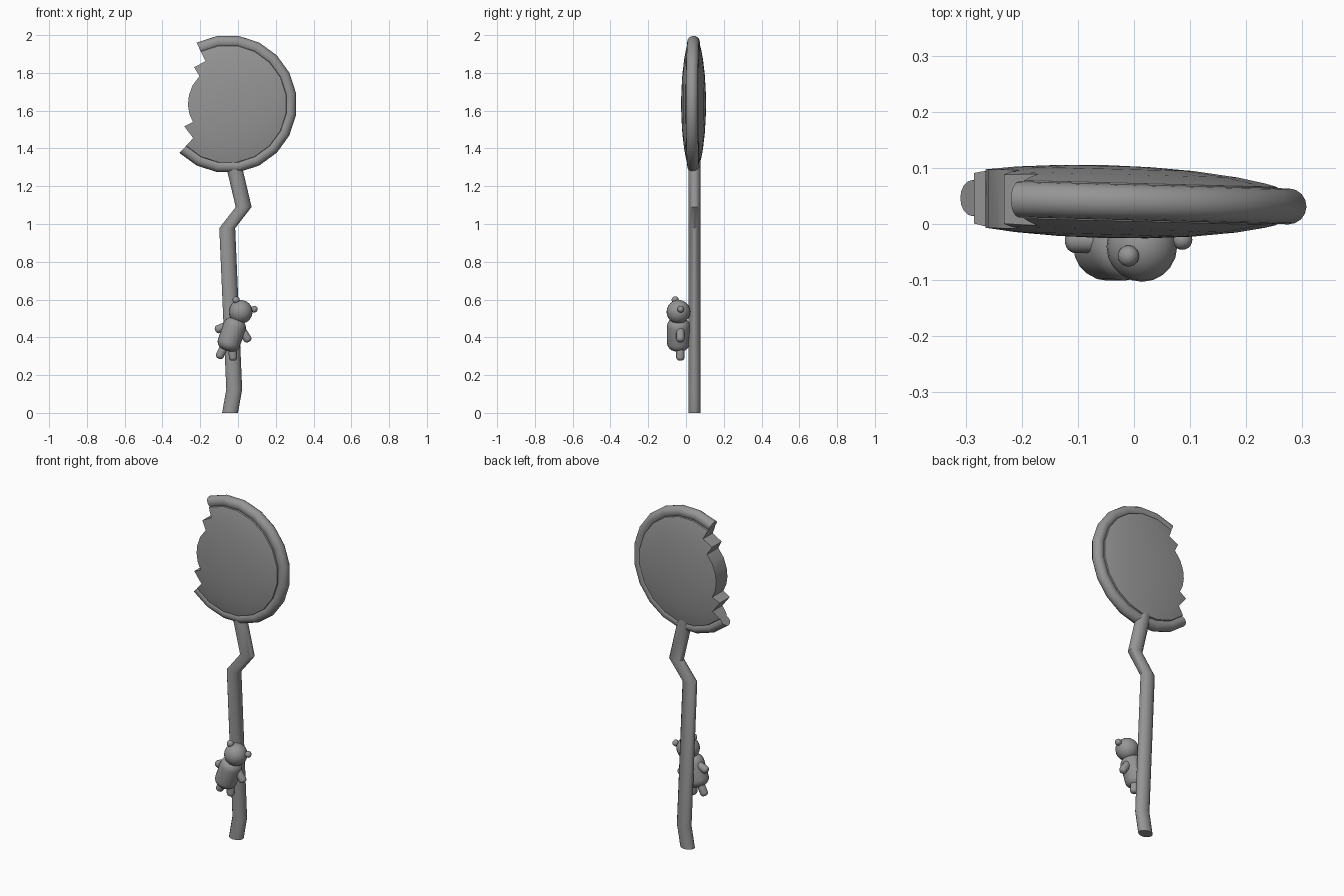
import bpy, bmesh, math
from mathutils import Vector, Matrix

cube = bpy.data.objects.get("Cube")
if cube:
    bpy.data.objects.remove(cube)

GREY = (0.3, 0.3, 0.3, 1)
mat = bpy.data.materials.new("plain grey")
mat.use_nodes = True
mat.diffuse_color = GREY
mat.node_tree.nodes["Principled BSDF"].inputs["Base Color"].default_value = GREY


def finish(name, bm, matrix=Matrix(), smooth=35):
    bmesh.ops.remove_doubles(bm, verts=bm.verts, dist=1e-5)
    bmesh.ops.recalc_face_normals(bm, faces=bm.faces)
    mesh = bpy.data.meshes.new(name)
    bm.to_mesh(mesh)
    bm.free()
    obj = bpy.data.objects.new(name, mesh)
    bpy.context.collection.objects.link(obj)
    obj.matrix_world = matrix
    mesh.materials.append(mat)
    select(obj)
    bpy.ops.object.shade_smooth_by_angle(angle=math.radians(smooth))
    return obj


def select(obj):
    bpy.ops.object.select_all(action='DESELECT')
    obj.select_set(True)
    bpy.context.view_layer.objects.active = obj


def lathe(name, profile, sides, matrix, phase=0.0, smooth=35):
    """Spin (radius, height) points about local z."""
    bm = bmesh.new()
    verts = [bm.verts.new((r * math.cos(phase), r * math.sin(phase), h)) for r, h in profile]
    edges = [bm.edges.new(p) for p in zip(verts, verts[1:])]
    bmesh.ops.spin(bm, geom=verts + edges, cent=(0, 0, 0), axis=(0, 0, 1),
                   angle=math.tau, steps=sides, use_duplicate=False)
    return finish(name, bm, matrix, smooth)


def capsule(name, start, end, radius, cap=1.0, sides=16, rings=5):
    """Rounded cylinder; cap below 1 gives blunter ends."""
    a, b = Vector(start), Vector(end)
    axis = b - a
    half = axis.length / 2
    arc = [math.pi / 2 * i / rings for i in range(rings + 1)]
    flat = radius * (1 - cap)
    top = [((flat + radius * cap * math.sin(t)) if i else 0,
            half + radius * cap * math.cos(t)) for i, t in enumerate(arc)]
    if flat:
        top.insert(1, (flat, top[0][1]))
    profile = top + [(r, -h) for r, h in reversed(top)]
    turn = Vector((0, 0, 1)).rotation_difference(axis).to_matrix().to_4x4()
    return lathe(name, profile, sides, Matrix.Translation((a + b) / 2) @ turn)


def ball(name, centre, radius):
    bm = bmesh.new()
    bmesh.ops.create_uvsphere(bm, u_segments=20, v_segments=12, radius=radius)
    return finish(name, bm, Matrix.Translation(centre))


# Candy disc: shallow lens, fine groove and rounded rim
lens = [(r, 0.065 * math.sqrt(1 - (r / 0.365) ** 2)) for r in (0, 0.08, 0.16, 0.24, 0.29, 0.312)]
rim = [(0.333 + 0.032 * math.sin(t), 0.032 * math.cos(t))
       for t in (math.radians(d) for d in (-25, 0, 22, 45, 68, 90))]
half = lens + [(0.314, 0.026)] + rim
profile = half + [(r, -h) for r, h in reversed(half[:-1])]
place = (Matrix.Translation((-0.053, 0.04, 1.635)) @ Matrix.Rotation(math.radians(-1.5), 4, 'Z')
         @ Matrix.Rotation(math.pi / 2, 4, 'X'))
disc = lathe("candy_disc", profile, 20, place, phase=math.pi / 20)

# Bite cutter: jagged outline pushed through the disc
bite = [(-0.222, 1.965), (-0.172, 1.862), (-0.232, 1.83), (-0.204, 1.782), (-0.24, 1.735),
        (-0.26, 1.68), (-0.265, 1.63), (-0.257, 1.58), (-0.238, 1.54), (-0.285, 1.517),
        (-0.237, 1.455), (-0.315, 1.37), (-0.5, 1.2), (-0.6, 1.6), (-0.27, 2.1)]
bm = bmesh.new()
face = bm.faces.new([bm.verts.new((x, -0.2, z)) for x, z in bite])
push = bmesh.ops.extrude_face_region(bm, geom=[face])
bmesh.ops.translate(bm, vec=(0, 0.5, 0),
                    verts=[v for v in push["geom"] if isinstance(v, bmesh.types.BMVert)])
cutter = finish("bite_cutter", bm)
cut = disc.modifiers.new("bite", 'BOOLEAN')
cut.operation = 'DIFFERENCE'
cut.solver = 'EXACT'
cut.object = cutter
select(disc)
bpy.ops.object.modifier_apply(modifier=cut.name)
bpy.data.objects.remove(cutter)
bpy.ops.object.shade_smooth_by_angle(angle=math.radians(35))

# Crooked stick: level oval rings joined along a bent path
path = [(-0.042, 0), (-0.02, 0.125), (-0.057, 0.978), (0.03, 1.09), (-0.015, 1.28), (-0.04, 1.39)]
SIDES = 16
bm = bmesh.new()
rings = []
for x, z in path:
    rings.append([bm.verts.new((x + 0.042 * math.cos(a), 0.045 + 0.033 * math.sin(a), z))
                  for a in (math.tau * i / SIDES for i in range(SIDES))])
for low, high in zip(rings, rings[1:]):
    for i in range(SIDES):
        j = (i + 1) % SIDES
        bm.faces.new((low[i], low[j], high[j], high[i]))
bm.faces.new(rings[0])
bm.faces.new(rings[-1])
finish("stick", bm)

# Little bear clinging to the stick
capsule("bear_body", (-0.048, -0.04, 0.372), (-0.018, -0.04, 0.458), 0.061, cap=0.7, sides=20)
ball("bear_head", (0.014, -0.04, 0.535), 0.063)
ball("bear_right_ear", (-0.01, -0.057, 0.598), 0.019)
ball("bear_left_ear", (0.086, -0.028, 0.549), 0.018)
limbs = {
    "right_arm": ((-0.055, 0.463), (-0.104, 0.443)),
    "left_arm": ((0.022, 0.435), (0.05, 0.392)),
    "right_leg": ((-0.075, 0.345), (-0.096, 0.304)),
    "left_leg": ((-0.03, 0.345), (-0.026, 0.294)),
}
for limb, ((x1, z1), (x2, z2)) in limbs.items():
    capsule("bear_" + limb, (x1, -0.03, z1), (x2, -0.03, z2), 0.022, cap=0.8, sides=12)
